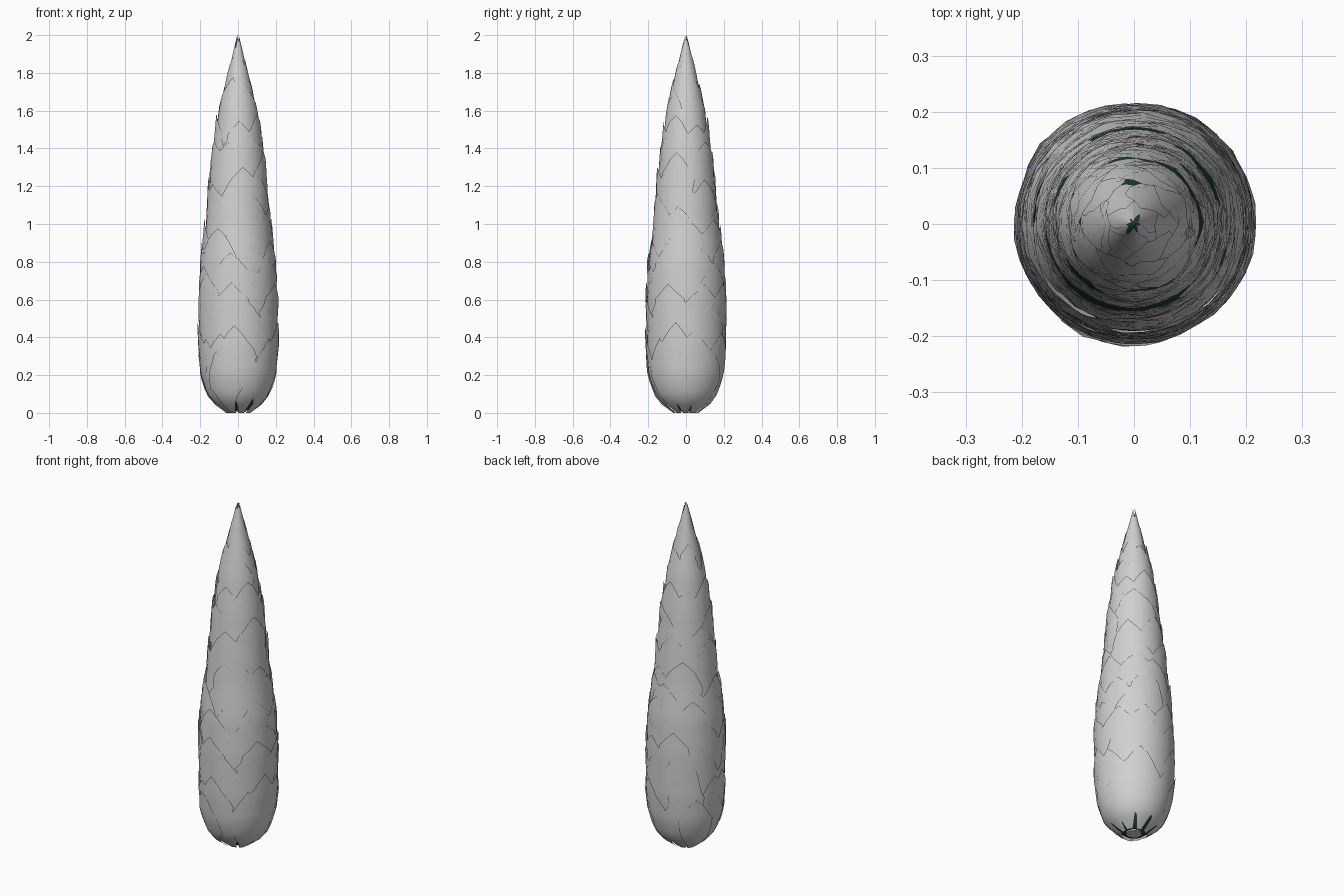
import bpy, bmesh, math, random
from mathutils import Vector

random.seed(4)
old = bpy.data.objects.get("Cube")
if old:
    bpy.data.objects.remove(old, do_unlink=True)

# Outline of the crown: (height, radius)
OUTLINE = [(0, .07), (.05, .137), (.1, .17), (.2, .198), (.35, .208), (.6, .207),
           (.8, .197), (1, .171), (1.2, .152), (1.4, .13), (1.6, .1),
           (1.7, .077), (1.8, .053), (1.9, .028), (2, .004)]


def material(name, colour):
    mat = bpy.data.materials.new(name)
    mat.use_nodes = True
    mat.diffuse_color = (*colour, 1)
    mat.node_tree.nodes["Principled BSDF"].inputs["Base Color"].default_value = (*colour, 1)
    return mat


pale = material("pale grey", (.63, .63, .63))
dark = material("dark green", (.012, .055, .042))


def radius(z):
    for (z0, r0), (z1, r1) in zip(OUTLINE, OUTLINE[1:]):
        if z <= z1:
            return r0 + (r1 - r0) * (z - z0) / (z1 - z0)
    return OUTLINE[-1][1]


def finish(bm, name, mat):
    mesh = bpy.data.meshes.new(name)
    bm.to_mesh(mesh)
    bm.free()
    mesh.materials.append(mat)
    obj = bpy.data.objects.new(name, mesh)
    bpy.context.collection.objects.link(obj)
    for poly in mesh.polygons:
        poly.use_smooth = True
    return obj


# One pointed, curved spray that hugs the outline and flares at its upper end
def add_spray(bm, angle, base, height, half_width, lift):
    rows, cols = 8, 4
    skew = random.uniform(-.25, .25)
    grid = []
    for i in range(rows + 1):
        t = i / rows
        z = min(base + height * t, 2)
        width = half_width * (.45 + 1.5 * t if t < .4 else 1.05 * (1 - ((t - .4) / .6) ** 2))
        width *= random.uniform(.85, 1.1)
        r = radius(z)
        r += min(1, r / .1) * (lift - .008 + .015 * t)
        row = []
        for j in range(cols + 1):
            a = angle + width * (2 * j / cols - 1) + half_width * skew * t
            row.append(bm.verts.new((r * math.cos(a), r * math.sin(a), z)))
        grid.append(row)
    for low, high in zip(grid, grid[1:]):
        for j in range(cols):
            bm.faces.new((low[j], low[j + 1], high[j + 1], high[j]))


# Overlapping rings of sprays from the base to the tip
bm = bmesh.new()
rings = 16
for k in range(rings):
    f = k / (rings - 1)
    height = .36 - .14 * f
    base = (2 - .22) * f
    count = round(10 - 4 * f)
    for n in range(count):
        turn = math.tau * (n + .5 * (k % 2) + random.uniform(-.15, .15)) / count
        shift = 0 if k in (0, rings - 1) else random.uniform(-.03, .03)
        add_spray(bm, turn, base + shift, height * random.uniform(.9, 1.1),
                  math.pi / count * 1.6, random.uniform(-.004, .006))
foliage = finish(bm, "foliage", pale)

# Even, rounded shading across the separate sprays
normals = []
for v in foliage.data.vertices:
    z = v.co.z
    lo, hi = max(z - .04, 0), min(z + .04, 2)
    slope = (radius(hi) - radius(lo)) / (hi - lo)
    n = Vector((v.co.x, v.co.y, 0)).normalized()
    normals.append((n - Vector((0, 0, slope))).normalized())
foliage.data.normals_split_custom_set_from_vertices(normals)

# Dark inner shell seen through the gaps
bm = bmesh.new()
sides = 20
loops = []
for z, r in OUTLINE:
    loops.append([bm.verts.new((r * .87 * math.cos(math.tau * s / sides),
                                r * .87 * math.sin(math.tau * s / sides),
                                .012 + z * .975)) for s in range(sides)])
for low, high in zip(loops, loops[1:]):
    for s in range(sides):
        bm.faces.new((low[s], low[s - 1], high[s - 1], high[s]))
bm.faces.new(loops[0])
bm.faces.new(loops[-1])
bmesh.ops.recalc_face_normals(bm, faces=bm.faces)
inner = finish(bm, "inner_crown", dark)

# Small pale stub under the crown
bm = bmesh.new()
bmesh.ops.create_cone(bm, cap_ends=True, segments=12, radius1=.042, radius2=.042, depth=.03)
bmesh.ops.translate(bm, verts=bm.verts, vec=(0, 0, .02))
stub = finish(bm, "trunk_stub", pale)
for poly in stub.data.polygons:
    poly.use_smooth = False
